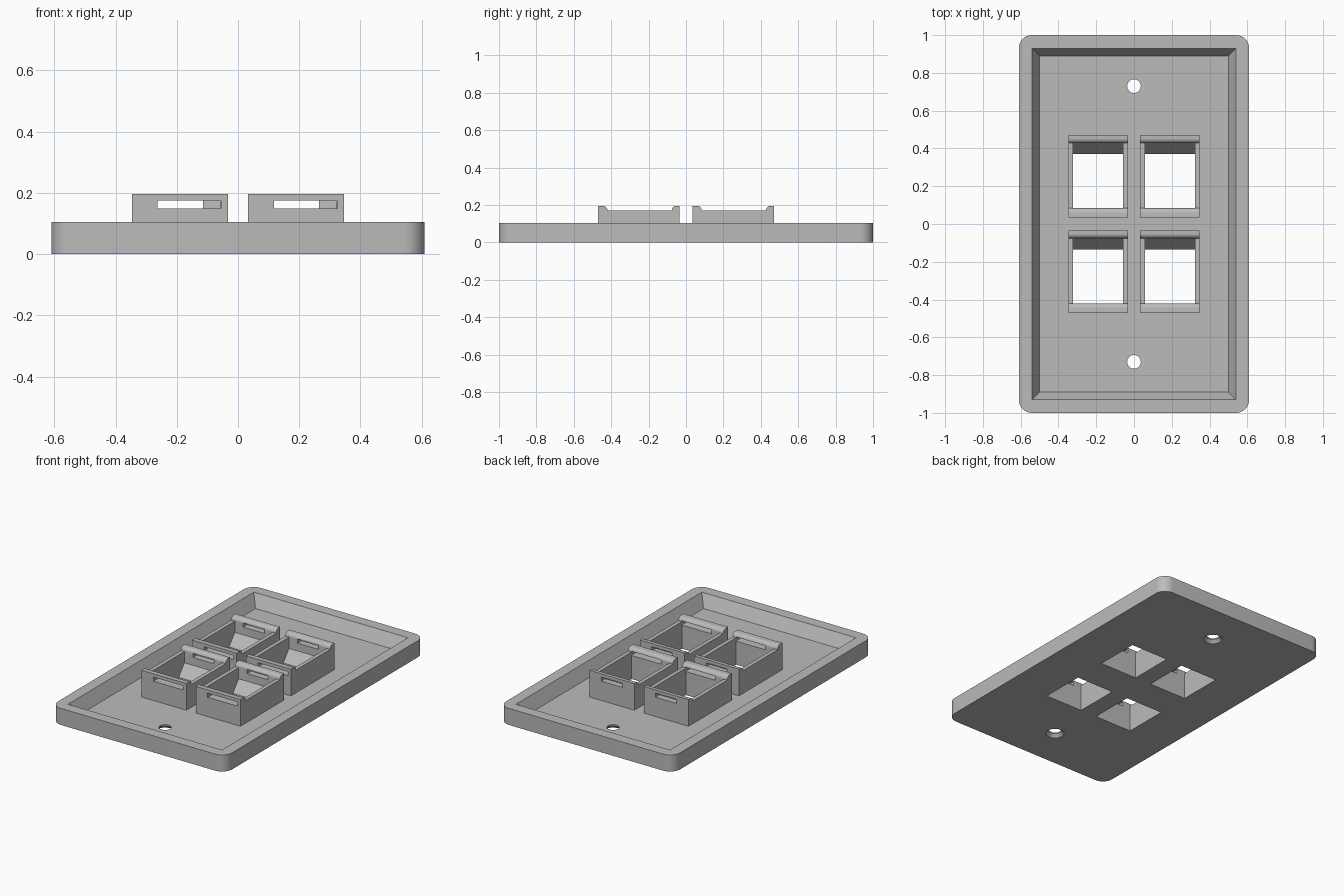
import bpy, bmesh, math
from mathutils import Vector

if "Cube" in bpy.data.objects:
    bpy.data.objects.remove(bpy.data.objects["Cube"], do_unlink=True)

GREY = (0.5, 0.5, 0.5, 1)
mat = bpy.data.materials.new("plain_grey")
mat.use_nodes = True
mat.diffuse_color = GREY
mat.node_tree.nodes["Principled BSDF"].inputs["Base Color"].default_value = GREY

FLOOR, RIM = 0.027, 0.105        # recess floor and plate top
HALF_W, WALL = 0.157, 0.025      # socket half width, side wall thickness
INNER = HALF_W - WALL
Y0, Y1 = -0.218, 0.218           # socket front and back
SIDE_TOP, LIP_TOP = 0.171, 0.196
FRONT_IN, BACK_IN, LEDGE = Y0 + 0.05, Y1 - 0.042, Y1 - 0.1


def finish(name, bm):
    bmesh.ops.recalc_face_normals(bm, faces=bm.faces)
    mesh = bpy.data.meshes.new(name)
    bm.to_mesh(mesh)
    bm.free()
    mesh.materials.append(mat)
    obj = bpy.data.objects.new(name, mesh)
    bpy.context.collection.objects.link(obj)
    return obj


def prism(name, points, offset):
    """Extrude a closed outline of 3D points along an offset."""
    bm = bmesh.new()
    face = bm.faces.new([bm.verts.new(p) for p in points])
    ext = bmesh.ops.extrude_face_region(bm, geom=[face])
    moved = [v for v in ext["geom"] if isinstance(v, bmesh.types.BMVert)]
    bmesh.ops.translate(bm, verts=moved, vec=Vector(offset))
    return finish(name, bm)


def profile(name, yz, half):
    return prism(name, [(-half, y, z) for y, z in yz], (2 * half, 0, 0))


def box(name, lo, hi):
    corners = [(lo[0], lo[1]), (hi[0], lo[1]), (hi[0], hi[1]), (lo[0], hi[1])]
    return prism(name, [(x, y, lo[2]) for x, y in corners], (0, 0, hi[2] - lo[2]))


def cone(name, r_low, r_high, z_low, z_high, x, y):
    bm = bmesh.new()
    bmesh.ops.create_cone(bm, cap_ends=True, segments=32, radius1=r_low,
                          radius2=r_high, depth=z_high - z_low)
    bmesh.ops.translate(bm, verts=bm.verts, vec=(x, y, (z_low + z_high) / 2))
    return finish(name, bm)


def cut(obj, cutter):
    """Subtract the cutter, bake the result and remove the cutter."""
    mod = obj.modifiers.new("cut", 'BOOLEAN')
    mod.operation, mod.solver, mod.object = 'DIFFERENCE', 'EXACT', cutter
    bpy.context.view_layer.update()
    deps = bpy.context.evaluated_depsgraph_get()
    mesh = bpy.data.meshes.new_from_object(obj.evaluated_get(deps))
    obj.modifiers.clear()
    obj.data = mesh
    bpy.data.objects.remove(cutter, do_unlink=True)


def smooth(obj):
    bpy.ops.object.select_all(action='DESELECT')
    obj.select_set(True)
    bpy.context.view_layer.objects.active = obj
    bpy.ops.object.shade_smooth_by_angle(angle=math.radians(30))


def arc(cx, cy, r, start, steps=8):
    angles = [math.radians(start + 90 * i / steps) for i in range(steps + 1)]
    return [(cx + r * math.cos(a), cy + r * math.sin(a)) for a in angles]


# Plate with rounded corners
R, PX, PY = 0.07, 0.61, 1.0
outline = []
for sx, sy, start in ((1, 1, 0), (-1, 1, 90), (-1, -1, 180), (1, -1, 270)):
    outline += arc(sx * (PX - R), sy * (PY - R), R, start)
plate = prism("wall_plate", [(x, y, 0) for x, y in outline], (0, 0, RIM))

# Sloped recess
bm = bmesh.new()
bmesh.ops.create_cube(bm, size=2)
for v in bm.verts:
    up = v.co.z > 0
    v.co = (v.co.x * (0.58 if up else 0.5), v.co.y * (0.97 if up else 0.89),
            2 * RIM - FLOOR if up else FLOOR)
cut(plate, finish("recess_cutter", bm))

# Countersunk screw holes
for y in (-0.73, 0.73):
    cut(plate, cone("screw_cutter", 0.055, 0.035, -0.001, 0.02, 0, y))
    cut(plate, cone("screw_cutter", 0.036, 0.036, -0.01, 0.1, 0, y))

# Socket openings through the plate
centres = [(x, y) for x in (-0.19, 0.19) for y in (-0.252, 0.252)]
for x, y in centres:
    cut(plate, box("opening_cutter", (x - INNER, y + FRONT_IN, -0.1),
                   (x + INNER, y + LEDGE, 0.1)))
smooth(plate)

# Socket end walls with rounded inner lips
r = LIP_TOP - SIDE_TOP
front = profile("front_wall", [(Y0, FLOOR), (FRONT_IN, FLOOR)]
                + arc(FRONT_IN - r, SIDE_TOP, r, 0) + [(Y0, LIP_TOP)], HALF_W)
back = profile("back_wall", [(Y1, FLOOR), (Y1, LIP_TOP)]
               + arc(BACK_IN + r, SIDE_TOP, r, 90) + [(BACK_IN, FLOOR)], HALF_W)

# Latch slots
cut(front, box("slot_cutter", (-0.073, Y0 - 0.1, 0.149), (0.135, Y0 + 0.1, 0.175)))
cut(back, box("slot_cutter", (-0.073, Y1 - 0.1, 0.149), (0.075, Y1 + 0.1, 0.175)))

# Sloped ledge and side walls
ledge = profile("sloped_ledge", [(LEDGE, FLOOR), (BACK_IN, FLOOR),
                                 (BACK_IN, 0.1), (LEDGE, 0.03)], INNER)
sides = [box("side_wall", (x, FRONT_IN, FLOOR), (x + WALL, BACK_IN, SIDE_TOP))
         for x in (-HALF_W, INNER)]

# Repeat the socket on a two by two layout
parts = [front, back, ledge] + sides
for part in parts:
    smooth(part)
for i, (x, y) in enumerate(centres):
    for part in parts:
        obj = part
        if i:
            obj = part.copy()
            bpy.context.collection.objects.link(obj)
        obj.location = (x, y, 0)
